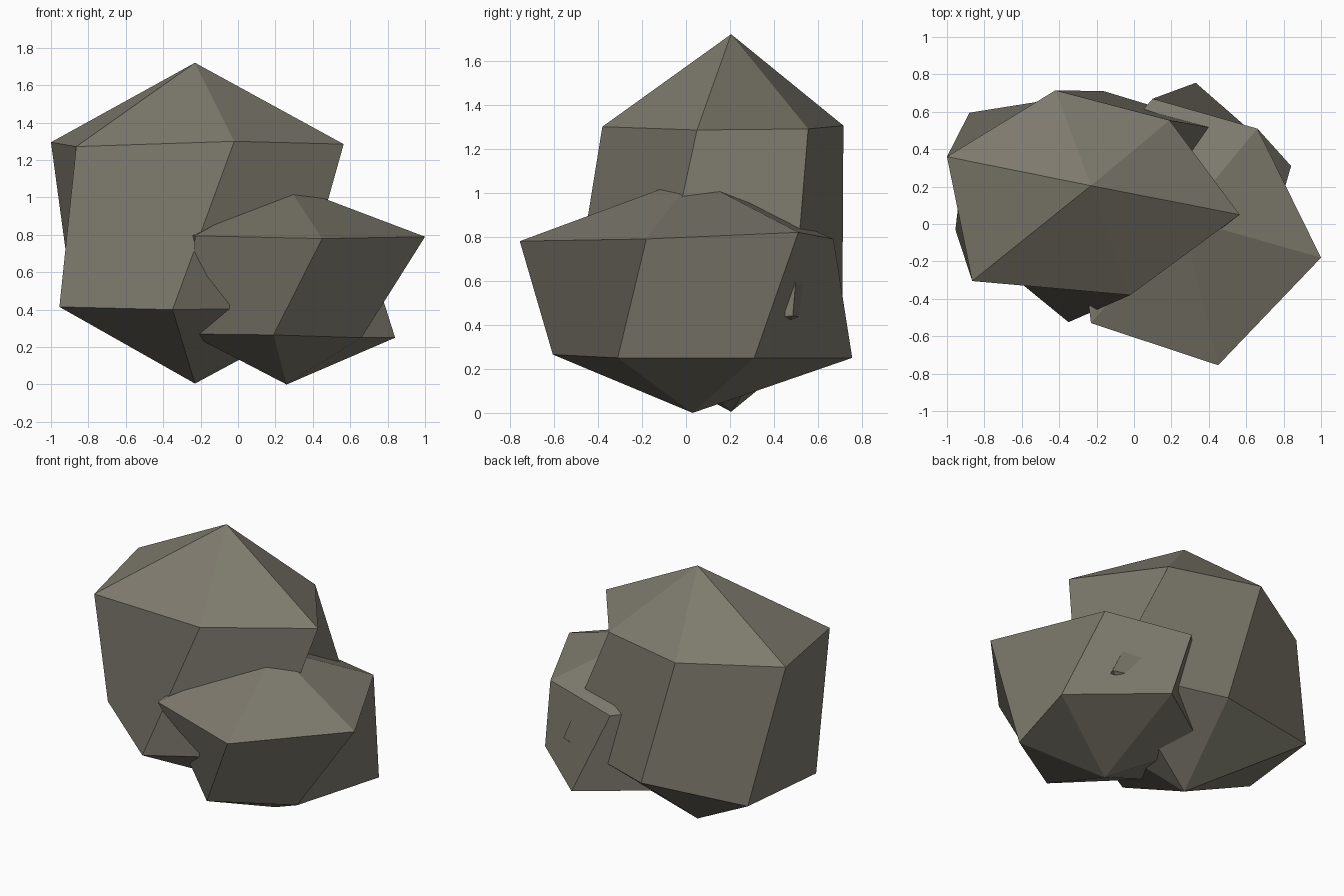
import bpy, bmesh

# One flat stone colour
stone = bpy.data.materials.new("grey_brown_stone")
stone.diffuse_color = (0.21, 0.197, 0.155, 1)


def boulder(name, top, upper, lower, bottom):
    """Faceted rock: two twisted six-sided rings closed by a point at each end."""
    bm = bmesh.new()
    tip, base = bm.verts.new(top), bm.verts.new(bottom)
    up = [bm.verts.new(p) for p in upper]
    low = [bm.verts.new(p) for p in lower]
    n = len(up)
    for i in range(n):
        j = (i + 1) % n
        bm.faces.new((tip, up[i], up[j]))
        # Starting at the lower left corner folds each twisted side inwards
        bm.faces.new((low[i], low[j], up[j], up[i]))
        bm.faces.new((base, low[j], low[i]))
    mesh = bpy.data.meshes.new(name)
    bm.to_mesh(mesh)
    bm.free()
    mesh.materials.append(stone)
    ob = bpy.data.objects.new(name, mesh)
    bpy.context.collection.objects.link(ob)


# Tall rock at the back left
boulder("tall_rock", (-0.23, 0.205, 1.72),
        [(-1.00, 0.36, 1.295), (-0.865, -0.305, 1.272), (-0.02, -0.38, 1.30),
         (0.565, 0.05, 1.285), (0.19, 0.555, 1.29), (-0.42, 0.715, 1.305)],
        [(-0.88, 0.595, 0.41), (-0.955, -0.03, 0.415), (-0.35, -0.525, 0.40),
         (0.32, -0.14, 0.41), (0.58, 0.485, 0.44), (-0.16, 0.71, 0.42)],
        (-0.23, 0.205, 0.005))

# Squat rock at the front right
boulder("squat_rock", (0.26, 0.03, 1.07),
        [(0.45, -0.755, 0.78), (1.00, -0.18, 0.79), (0.66, 0.51, 0.82),
         (0.10, 0.67, 0.79), (-0.32, 0.19, 0.80), (-0.23, -0.53, 0.795)],
        [(0.19, -0.605, 0.265), (0.66, -0.31, 0.25), (0.84, 0.31, 0.25),
         (0.33, 0.755, 0.25), (-0.23, 0.37, 0.26), (-0.26, -0.17, 0.27)],
        (0.26, 0.03, 0.0))
